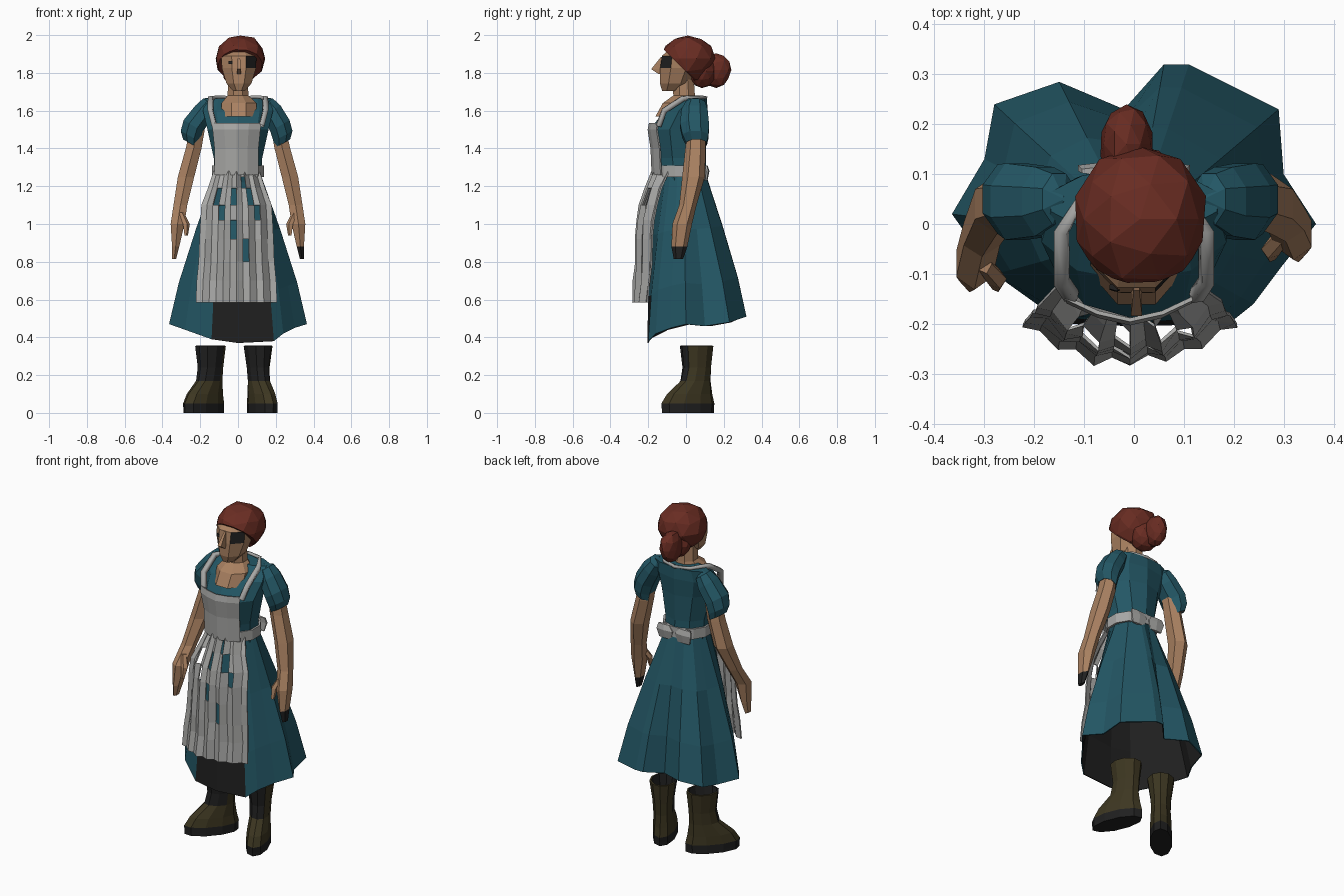
import bpy, bmesh, random
from math import sin, cos, pi, atan2
from mathutils import Vector, Matrix

random.seed(4)
if "Cube" in bpy.data.objects:
    bpy.data.objects.remove(bpy.data.objects["Cube"])


def material(name, r, g, b):
    m = bpy.data.materials.new(name)
    m.use_nodes = True
    m.diffuse_color = (r, g, b, 1)
    bsdf = m.node_tree.nodes["Principled BSDF"]
    bsdf.inputs["Base Color"].default_value = (r, g, b, 1)
    bsdf.inputs["Roughness"].default_value = 0.9
    return m


TEAL = material("teal_cloth", .017, .095, .13)
WHITE = material("grey_white_cloth", .39, .39, .38)
SKIN = material("skin", .4, .22, .12)
HAIR = material("red_hair", .14, .025, .016)
LEATHER = material("olive_leather", .046, .037, .015)
BLACK = material("black", .014, .014, .014)


def finish(name, bm, mats):
    mesh = bpy.data.meshes.new(name)
    bm.to_mesh(mesh)
    bm.free()
    for m in mats:
        mesh.materials.append(m)
    ob = bpy.data.objects.new(name, mesh)
    bpy.context.collection.objects.link(ob)
    return ob


def thicken(ob, amount, offset=-1, lining=False):
    mod = ob.modifiers.new("thickness", "SOLIDIFY")
    mod.thickness = amount
    mod.offset = offset
    if lining:
        mod.material_offset = 1


def ring(x, y, z, rx, ry, n=8, tilt=0):
    """Ellipse of points, tilted sideways, counter-clockwise from above."""
    out = []
    for i in range(n):
        a = 2 * pi * (i + .5) / n
        u = rx * cos(a)
        out.append(Vector((x + u * cos(tilt), y + ry * sin(a), z + u * sin(tilt))))
    return out


def loft(name, rings, mats, side=1, cap=True, rule=None):
    """Skin a stack of rings, lowest first; side=-1 mirrors it in x."""
    bm = bmesh.new()
    rows = []
    for r in rings:
        pts = [Vector((p.x * side, p.y, p.z)) for p in r]
        rows.append([bm.verts.new(p) for p in (pts if side > 0 else pts[::-1])])
    n = len(rows[0])
    for a, b in zip(rows, rows[1:]):
        for i in range(n):
            j = (i + 1) % n
            bm.faces.new((a[i], a[j], b[j], b[i]))
    if cap:
        bm.faces.new(rows[0][::-1])
        bm.faces.new(rows[-1])
    bm.normal_update()
    if rule:
        for f in bm.faces:
            f.material_index = rule(f.calc_center_median(), f.normal)
    return finish(name, bm, mats)


def sheet(name, rows, cols, bend, pleat, gaps=()):
    """Bent cloth panel from rows of (z, y, half width), open at the gaps (row, column)."""
    bm = bmesh.new()
    grid = []
    for z, y, w in rows:
        line = []
        for i in range(cols + 1):
            s = 2 * i / cols - 1
            fold = pleat * (1 if i % 2 else -1) + random.uniform(-pleat, pleat) * .6
            line.append(bm.verts.new((s * w - .008, y + bend * s * s + fold, z)))
        grid.append(line)
    for k, (a, b) in enumerate(zip(grid, grid[1:])):
        for i in range(cols):
            if (k, i) not in gaps:
                bm.faces.new((a[i], a[i + 1], b[i + 1], b[i]))
    ob = finish(name, bm, [WHITE])
    thicken(ob, .008, 0)


def blob(name, loc, scale, cut=None):
    bm = bmesh.new()
    bmesh.ops.create_icosphere(bm, subdivisions=2, radius=1)
    for v in bm.verts:
        v.co *= random.uniform(.96, 1.04)
    bmesh.ops.transform(bm, matrix=Matrix.Translation(loc) @ Matrix.Diagonal((*scale, 1)), verts=bm.verts)
    if cut:
        cutting = bmesh.ops.bisect_plane(bm, geom=bm.verts[:] + bm.edges[:] + bm.faces[:],
                                         plane_co=cut[0], plane_no=cut[1], clear_inner=True)
        edges = [e for e in cutting["geom_cut"] if isinstance(e, bmesh.types.BMEdge)]
        bmesh.ops.holes_fill(bm, edges=edges)
    finish(name, bm, [HAIR])


# Pleated skirt with black lining and front underskirt panel
hem = [(.365, 0, .47), (.3, .1, .46), (.29, .23, .48), (.11, .32, .51), (.06, .32, .51),
       (-.02, .23, .49), (-.15, .285, .5), (-.28, .24, .48), (-.3, .13, .46),
       (-.365, .02, .47), (-.28, -.1, .44), (-.14, -.2, .39), (0, -.205, .37),
       (.19, -.2, .38), (.24, -.16, .42), (.3, -.08, .45)]
rings = []
for t in (0, .28, .65, 1):
    row = []
    for h in hem:
        a = atan2(h[1] + .02, h[0])
        waist = Vector((.125 * cos(a), -.02 + .13 * sin(a), 1.25))
        p = Vector(h).lerp(waist, t)
        swell = 1 + .07 * sin(pi * t)
        row.append(Vector((p.x * swell, p.y * swell, p.z)))
    rings.append(row)
skirt = loft("skirt", rings, [TEAL, BLACK], cap=False,
             rule=lambda c, n: int(c.z < .62 and c.y < -.14 and -.1 < c.x < .16))
thicken(skirt, .006, lining=True)

# Bodice
loft("bodice", [ring(0, -.02, 1.22, .128, .13, 10), ring(0, -.03, 1.35, .135, .135, 10),
                ring(0, -.04, 1.5, .17, .15, 10), ring(0, 0, 1.6, .195, .115, 10),
                ring(0, .045, 1.665, .175, .065, 10)], [TEAL])

# Apron: skirt panel with open folds, bib, neck strap, waistband and back bow
sheet("apron_skirt", [(.585, -.275, .215), (.7, -.265, .21), (.8, -.26, .2), (.92, -.255, .195),
                      (1.02, -.25, .19), (1.1, -.235, .185), (1.19, -.205, .15), (1.28, -.165, .12)],
      12, .085, .01, {(5, 5), (5, 8), (6, 7), (5, 2), (4, 3), (4, 9), (3, 5), (2, 7)})
sheet("apron_bib", [(1.26, -.175, .115), (1.4, -.182, .115), (1.5, -.198, .125), (1.535, -.19, .13)],
      4, .045, .002)
band = loft("waistband", [ring(0, -.022, 1.25, .142, .138, 12), ring(0, -.022, 1.31, .142, .136, 12)],
            [WHITE], cap=False)
thicken(band, .012)
for s in (-1, 1):
    loft("bow_loop", [ring(.06, .106, 1.23, .045, .008, 6), ring(.06, .112, 1.28, .06, .012, 6),
                      ring(.07, .106, 1.31, .04, .008, 6)], [WHITE], s)

half = [(.125, -.145, 1.52, 1.2), (.145, -.115, 1.6, 1.2), (.145, -.015, 1.665, 1.2), (.085, .085, 1.672, .7)]
path = [(-x, y, z, r) for x, y, z, r in half] + [(0, .105, 1.668, .7)] + half[::-1]
curve = bpy.data.curves.new("apron_strap", "CURVE")
curve.dimensions = "3D"
curve.bevel_depth = .015
curve.bevel_resolution = 0
spline = curve.splines.new("POLY")
spline.points.add(len(path) - 1)
for pt, (x, y, z, r) in zip(spline.points, path):
    pt.co = (x, y, z, 1)
    pt.radius = r
curve.materials.append(WHITE)
bpy.context.collection.objects.link(bpy.data.objects.new("apron_strap", curve))

# Sleeves, arms and thumbs
for s, label in ((1, "left"), (-1, "right")):
    reach = 0 if s > 0 else .06
    out = 0 if s > 0 else .015
    sleeve = loft(label + "_sleeve",
                  [ring(.235 + out, .055, 1.425, .05, .06, 8, .5), ring(.238 + out, .05, 1.465, .062, .075, 8, .5),
                   ring(.222 + out, .045, 1.52, .064, .083, 8, .55), ring(.18, .045, 1.595, .06, .075, 8, .65),
                   ring(.15, .05, 1.64, .045, .055, 8, .65), ring(.14, .05, 1.665, .005, .005, 8, .6)],
                  [TEAL, BLACK], s, False, lambda c, n: int(c.z < 1.425))
    thicken(sleeve, .004, lining=True)
    loft(label + "_arm",
         [ring(.338, -.04 - reach, .815, .012, .025, 6), ring(.33, -.035 - reach, .88, .022, .042, 6),
          ring(.32, -.02 - reach, 1, .042, .052, 6), ring(.305, .01 - reach / 2, 1.1, .042, .046, 6),
          ring(.275, .04, 1.25, .05, .06, 6), ring(.235, .05, 1.4, .048, .054, 6),
          ring(.215, .05, 1.5, .045, .05, 6)], [SKIN, BLACK], s,
         rule=lambda c, n: int(c.z < .87 and c.x > 0))
    loft(label + "_thumb",
         [ring(.275, -.065 - reach, .94, .01, .012, 5), ring(.275, -.05 - reach, 1, .02, .02, 5),
          ring(.3, -.02 - reach, 1.06, .015, .02, 5)], [SKIN], s)

# Neck, chest and head, with a shaded eye socket on one side
loft("neck", [ring(.005, -.055, 1.57, .1, .115), ring(.005, -.035, 1.64, .1, .095),
              ring(0, -.01, 1.68, .06, .062), ring(0, -.015, 1.78, .055, .06)], [SKIN])
loft("face", [ring(.005, -.085, 1.705, .035, .045), ring(.005, -.06, 1.745, .072, .085),
              ring(.005, -.04, 1.825, .098, .105), ring(.005, -.035, 1.89, .1, .1),
              ring(.005, 0, 1.945, .07, .07)], [SKIN, BLACK],
     rule=lambda c, n: int(1.83 < c.z < 1.88 and n.x > .4 and n.y < -.4))
loft("nose", [ring(.005, -.138, 1.795, .014, .012, 4), ring(.005, -.16, 1.82, .016, .034, 4),
              ring(.005, -.125, 1.885, .008, .01, 4)], [SKIN])
loft("right_eye", [ring(-.036, -.128, 1.848, .015, .008, 6), ring(-.036, -.126, 1.862, .015, .008, 6)], [BLACK])

# Hair cap, bun and nape
blob("hair", (.012, .01, 1.875), (.135, .145, .127), ((0, 0, 1.805), (0, 1, 1)))
blob("hair_bun", (-.015, .16, 1.815), (.055, .08, .092))
blob("hair_nape", (0, .085, 1.81), (.085, .075, .09))

# Boots, toes turned outward
for s, label, x, yaw in ((1, "left", .128, .4), (-1, "right", .182, .72)):
    turn = Matrix.Translation((x, .01, 0)) @ Matrix.Rotation(yaw, 4, "Z")
    profile = [(0, .02, .062, .15), (0, .05, .062, .152), (.01, .1, .06, .13),
               (.045, .17, .055, .085), (.055, .24, .058, .078), (.055, .355, .075, .09)]
    rings = [[turn @ p for p in ring(0, y, z, rx, ry, 10)] for y, z, rx, ry in profile]
    boot = loft(label + "_boot", rings, [LEATHER, BLACK], s, False,
                lambda c, n: int(c.z < .045 or (c.z > .17 and n.y < -.3)))
    thicken(boot, .01, lining=True)
    loft(label + "_sole", [[p - Vector((0, 0, .02)) for p in rings[0]], rings[0]], [BLACK], s)
